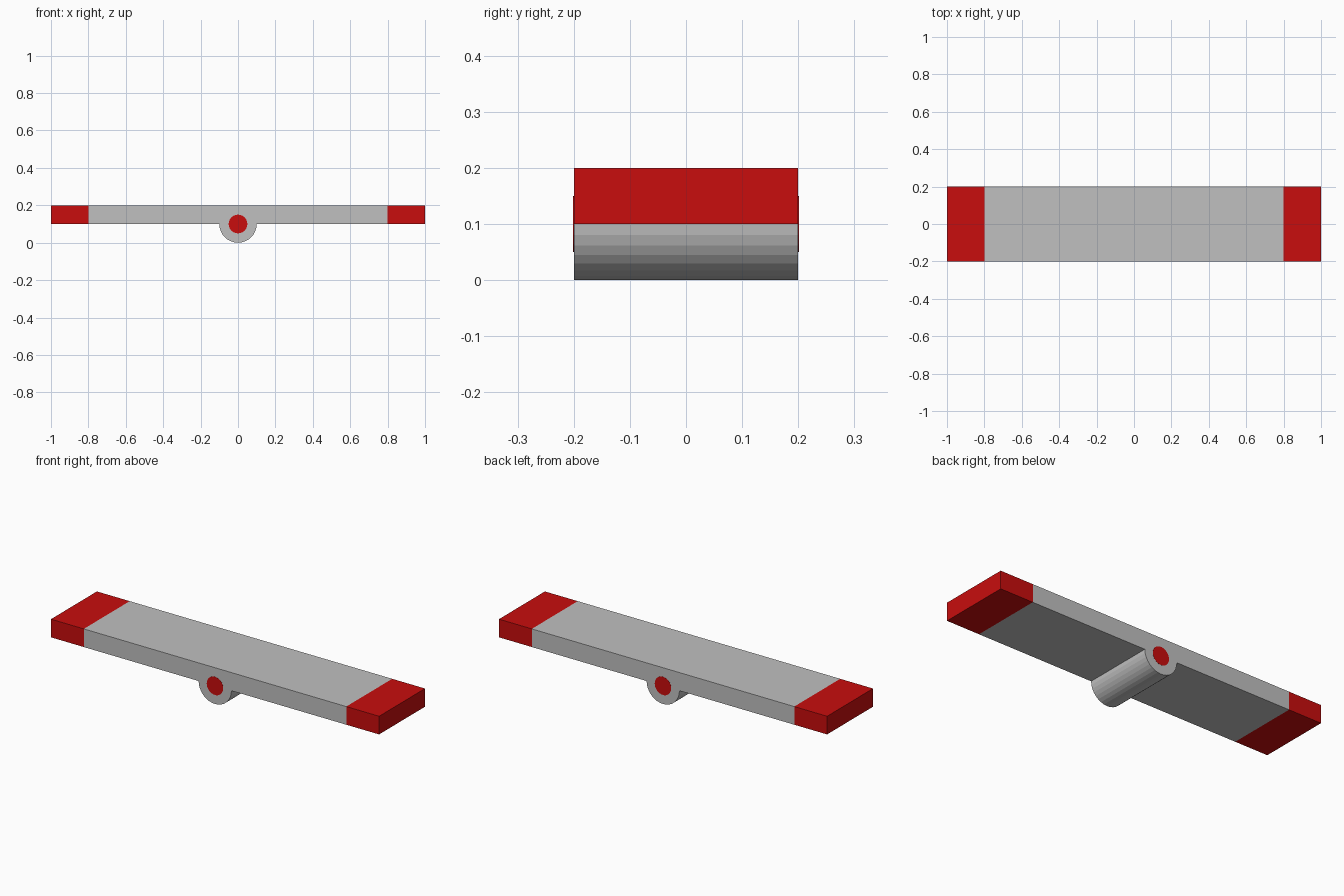
import bpy
import bmesh
from math import cos, sin, pi
from mathutils import Vector

cube = bpy.data.objects.get("Cube")
if cube:
    bpy.data.objects.remove(cube, do_unlink=True)

HALF_LENGTH, HALF_WIDTH, TIP_START = 1.0, 0.2, 0.8
BOTTOM, TOP = 0.1, 0.2
HUB_RADIUS, PIN_RADIUS, SIDES = 0.1, 0.05, 32


def make_material(name, color):
    mat = bpy.data.materials.new(name)
    mat.use_nodes = True
    mat.diffuse_color = color
    mat.node_tree.nodes["Principled BSDF"].inputs["Base Color"].default_value = color
    return mat


def arc(radius, start, end, steps):
    """Points on a circle around the hub axis, as (x, z) pairs."""
    angles = [start + (end - start) * i / steps for i in range(steps + 1)]
    return [(radius * cos(a), BOTTOM + radius * sin(a)) for a in angles]


def extrude_profile(profile, half_width):
    """Solid made by sweeping an (x, z) outline along y."""
    bm = bmesh.new()
    face = bm.faces.new([bm.verts.new((x, -half_width, z)) for x, z in profile])
    swept = bmesh.ops.extrude_face_region(bm, geom=[face], use_keep_orig=True)
    moved = [g for g in swept["geom"] if isinstance(g, bmesh.types.BMVert)]
    bmesh.ops.translate(bm, verts=moved, vec=(0, 2 * half_width, 0))
    bmesh.ops.recalc_face_normals(bm, faces=bm.faces[:])
    return bm


def add_object(name, bm, materials):
    mesh = bpy.data.meshes.new(name)
    bm.to_mesh(mesh)
    bm.free()
    for mat in materials:
        mesh.materials.append(mat)
    obj = bpy.data.objects.new(name, mesh)
    bpy.context.collection.objects.link(obj)
    return obj


grey = make_material("light_grey", (0.53, 0.53, 0.53, 1))
red = make_material("red", (0.58, 0.004, 0.004, 1))

# Plank with a half-round hub underneath
outline = [(HALF_LENGTH, TOP), (-HALF_LENGTH, TOP), (-HALF_LENGTH, BOTTOM)]
outline += arc(HUB_RADIUS, pi, 2 * pi, SIDES // 2)
outline.append((HALF_LENGTH, BOTTOM))
plank = extrude_profile(outline, HALF_WIDTH)

# Red tips, cut into the plank at both ends
for side in (-1, 1):
    bmesh.ops.bisect_plane(plank, geom=plank.verts[:] + plank.edges[:] + plank.faces[:],
                           plane_co=Vector((side * TIP_START, 0, 0)),
                           plane_no=Vector((1, 0, 0)))
for face in plank.faces:
    face.material_index = int(abs(face.calc_center_median().x) > TIP_START)
add_object("plank_with_hub", plank, [grey, red])

# Pivot pin, showing as a disc on the front and back
circle = arc(PIN_RADIUS, 0, 2 * pi, SIDES)[:-1]
add_object("pivot_pin", extrude_profile(circle, HALF_WIDTH + 0.001), [red])
